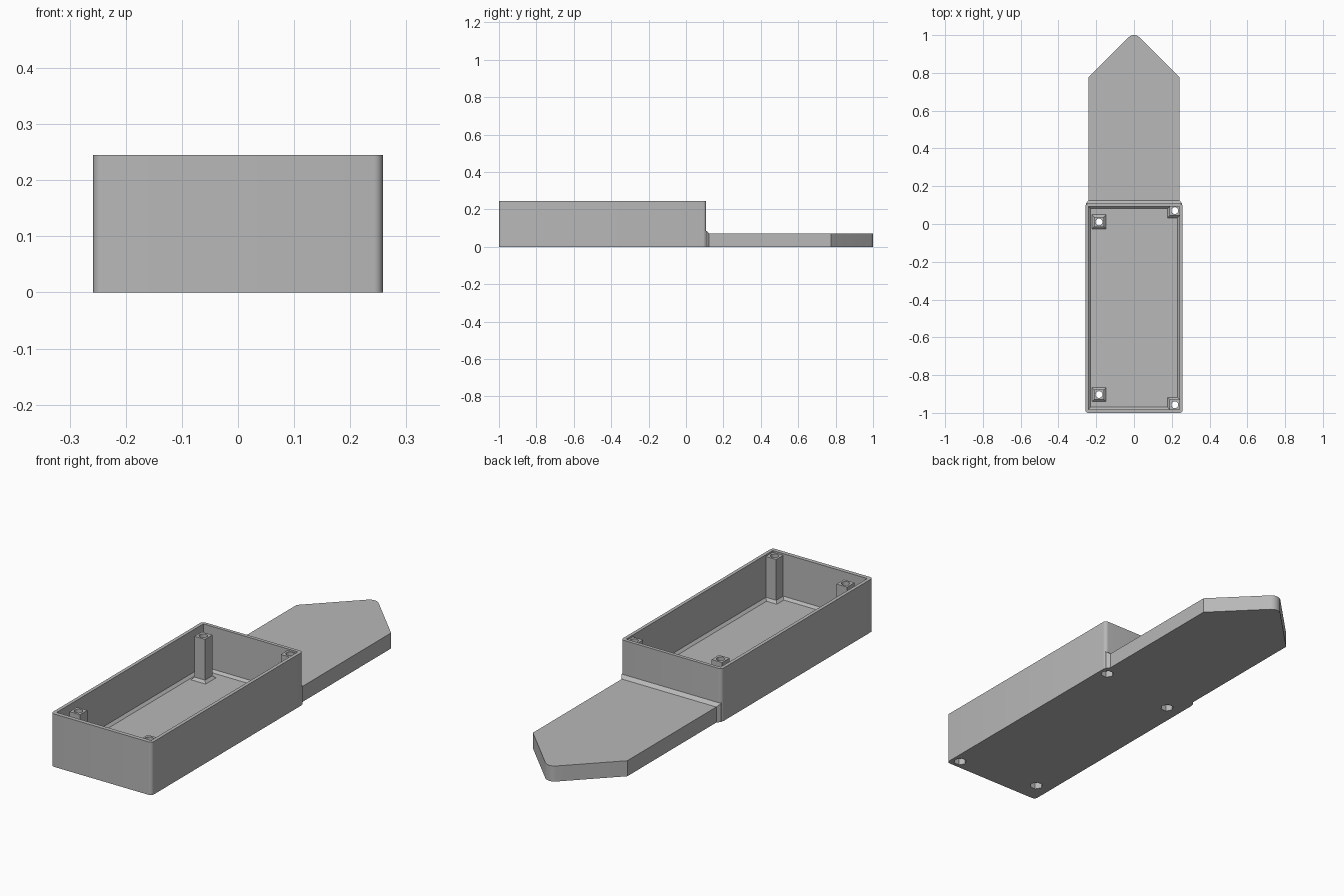
import bpy
import bmesh
from math import radians, sin, cos, pi

if "Cube" in bpy.data.objects:
    bpy.data.objects.remove(bpy.data.objects["Cube"], do_unlink=True)

grey = bpy.data.materials.new("plain grey")
grey.use_nodes = True
colour = (0.48, 0.48, 0.48, 1)
grey.diffuse_color = colour
grey.node_tree.nodes["Principled BSDF"].inputs["Base Color"].default_value = colour

HALF_W, FRONT, BACK, TOP = 0.258, -1.0, 0.108, 0.245
WALL, FLOOR, FOOT = 0.016, 0.037, 0.011
BLADE_W, BLADE_TOP, COLLAR_END = 0.242, 0.072, 0.124


def loft(name, rings):
    """Solid through horizontal or vertical rings of equal point count."""
    bm = bmesh.new()
    loops = [[bm.verts.new(p) for p in ring] for ring in rings]
    count = len(loops[0])
    for low, high in zip(loops, loops[1:]):
        for i in range(count):
            j = (i + 1) % count
            bm.faces.new((low[i], low[j], high[j], high[i]))
    bm.faces.new(loops[0][::-1])
    bm.faces.new(loops[-1])
    bmesh.ops.recalc_face_normals(bm, faces=bm.faces)
    mesh = bpy.data.meshes.new(name)
    bm.to_mesh(mesh)
    bm.free()
    mesh.materials.append(grey)
    obj = bpy.data.objects.new(name, mesh)
    bpy.context.collection.objects.link(obj)
    return obj


def at(outline, z):
    return [(x, y, z) for x, y in outline]


def rect(x0, x1, y0, y1):
    return [(x0, y0), (x1, y0), (x1, y1), (x0, y1)]


def disc(x, y, r, sides):
    return [(x + r * cos(2 * pi * i / sides), y + r * sin(2 * pi * i / sides))
            for i in range(sides)]


def arc(x, y, r, start, end, steps=6):
    return [(x + r * cos(radians(start + (end - start) * i / steps)),
             y + r * sin(radians(start + (end - start) * i / steps)))
            for i in range(steps + 1)]


def select_only(obj):
    bpy.ops.object.select_all(action="DESELECT")
    obj.select_set(True)
    bpy.context.view_layer.objects.active = obj


def cut(obj, cutter):
    mod = obj.modifiers.new("cut", "BOOLEAN")
    mod.operation, mod.solver, mod.object = "DIFFERENCE", "EXACT", cutter
    select_only(obj)
    bpy.ops.object.modifier_apply(modifier=mod.name)
    bpy.data.objects.remove(cutter, do_unlink=True)


# Tray with rounded outer corners
R = 0.016
outline = []
for cx, cy, start in ((HALF_W - R, BACK - R, 0), (R - HALF_W, BACK - R, 90),
                      (R - HALF_W, FRONT + R, 180), (HALF_W - R, FRONT + R, 270)):
    outline += arc(cx, cy, R, start, start + 90)
tray = loft("tray", [at(outline, 0), at(outline, TOP)])


# Cavity with a sloped edge round the floor
def inner(inset):
    w = HALF_W - WALL - inset
    return rect(-w, w, FRONT + WALL + inset + 0.003, BACK - WALL - inset)


cut(tray, loft("cavity_cutter", [at(inner(FOOT), FLOOR), at(inner(0), FLOOR + FOOT),
                                 at(inner(0), TOP + 0.1)]))

# Screw posts with flared feet, bored through to hexagonal nut pockets
parts = [tray]
posts = {"back_right_post": (-0.185, 0.011), "front_right_post": (-0.185, -0.903),
         "back_left_post": (0.216, 0.071), "front_left_post": (0.216, -0.957)}
for name, (x, y) in posts.items():
    def square(h):
        return rect(x - h, x + h, y - h, y + h)
    h = 0.027
    post = loft(name, [at(square(h + FOOT), FLOOR), at(square(h), FLOOR + FOOT),
                       at(square(h), TOP - 0.008)])
    for target in (post, tray):
        bore = disc(x, y, 0.018, 24)
        cut(target, loft("bore_cutter", [at(bore, -0.1), at(bore, TOP + 0.1)]))
    pocket = disc(x, y, 0.029, 6)
    cut(tray, loft("pocket_cutter", [at(pocket, -0.1), at(pocket, 0.03)]))
    parts.append(post)


# Collar that tapers from the tray to the blade
def cross_section(y, w, top):
    return [(-w, y, 0), (w, y, 0), (w, y, top), (-w, y, top)]


parts.append(loft("collar", [cross_section(BACK - 0.01, HALF_W - 0.003, 0.086),
                             cross_section(BACK, HALF_W - 0.003, 0.086),
                             cross_section(COLLAR_END, BLADE_W, BLADE_TOP)]))

# Flat blade with a rounded point
TIP = 0.04
tip = arc(0, 1 - TIP, TIP, 45, 135, 8)
shoulder = 1 - TIP + TIP * 2 ** 0.5 - BLADE_W
blade = ([(-BLADE_W, COLLAR_END), (BLADE_W, COLLAR_END), (BLADE_W, shoulder)]
         + tip + [(-BLADE_W, shoulder)])
parts.append(loft("blade", [at(blade, 0), at(blade, BLADE_TOP)]))

for part in parts:
    select_only(part)
    bpy.ops.object.shade_smooth_by_angle(angle=radians(30))
